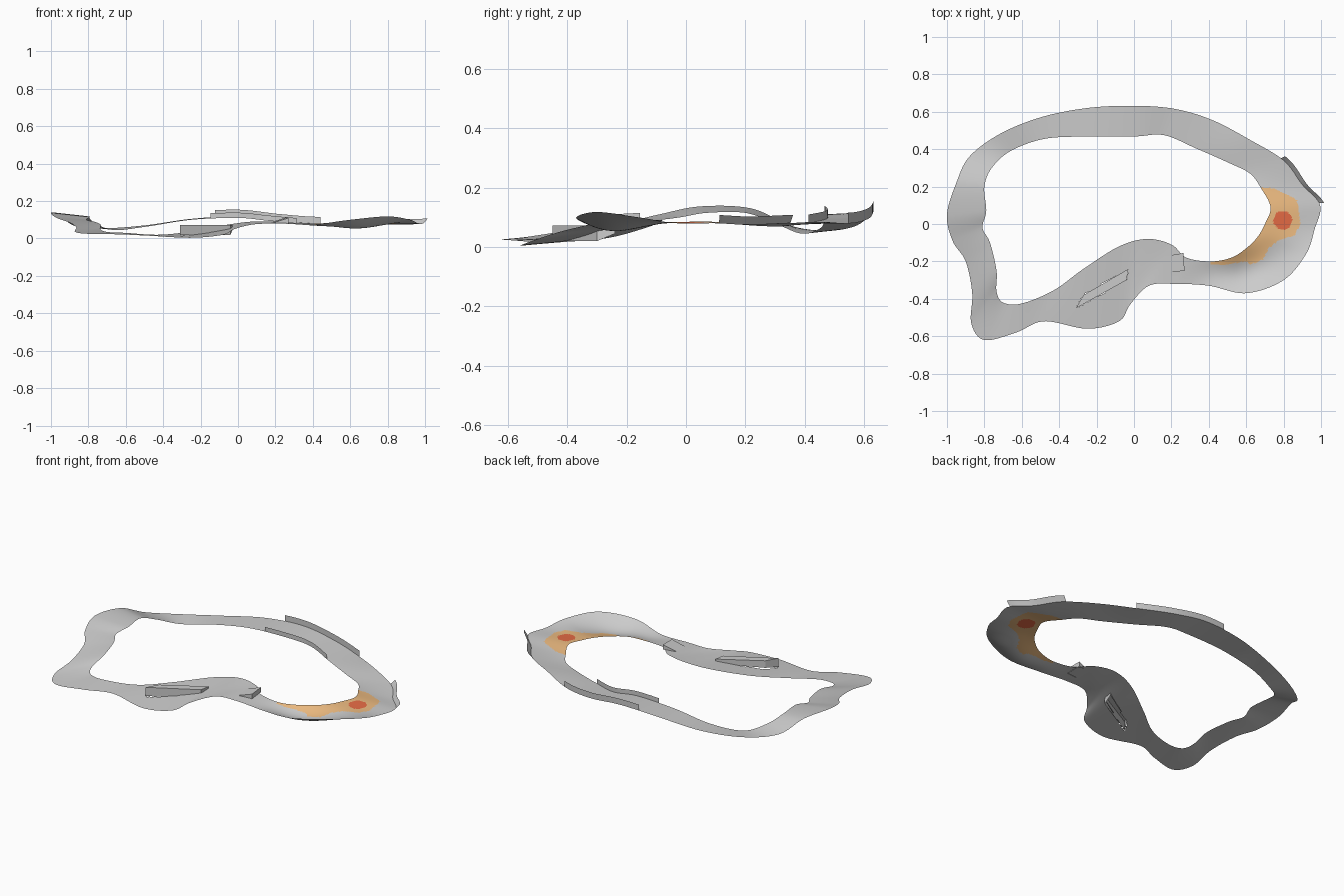
import bpy, math
from mathutils import Vector

if "Cube" in bpy.data.objects:
    bpy.data.objects.remove(bpy.data.objects["Cube"])

# Matching stations along the outer and inner rims (x, y, z)
OUTER = [(-1, .05, .137), (-.95, .22, .13), (-.88, .36, .07), (-.72, .48, .055), (-.5, .57, .07),
         (-.25, .62, .105), (0, .632, .118), (.22, .615, .095), (.42, .555, .08), (.62, .45, .085),
         (.8, .34, .08), (.9, .21, .075), (.995, .1, .08), (.965, -.03, .08), (.92, -.16, .1),
         (.8, -.3, .118), (.6, -.37, .1), (.4, -.33, .075), (.22, -.32, .08), (.08, -.33, .075),
         (-.02, -.43, .05), (-.08, -.52, .02), (-.25, -.56, .004), (-.48, -.52, .015), (-.63, -.58, .022),
         (-.8, -.62, .025), (-.87, -.53, .035), (-.865, -.37, .06), (-.9, -.2, .085), (-.97, -.09, .11)]
INNER = [(-.79, .07, .115), (-.8, .2, .115), (-.76, .3, .08), (-.66, .39, .045), (-.48, .455, .065),
         (-.25, .468, .1), (0, .468, .11), (.16, .475, .095), (.33, .405, .08), (.5, .33, .07),
         (.62, .27, .07), (.68, .19, .075), (.73, .09, .085), (.7, 0, .085), (.66, -.07, .085),
         (.6, -.13, .085), (.52, -.18, .085), (.41, -.2, .08), (.28, -.18, .085), (.2, -.11, .09),
         (.07, -.08, .09), (-.08, -.12, .07), (-.27, -.24, .035), (-.43, -.355, .02), (-.6, -.425, .03),
         (-.7, -.42, .035), (-.735, -.36, .05), (-.735, -.25, .075), (-.77, -.1, .09), (-.81, -.02, .1)]
N, STEPS, ACROSS = len(OUTER), 16, 32

# Painted patch and raised block footprints
PATCH = [(.6, .2), (.75, .19), (.87, .13), (.89, 0), (.86, -.06), (.77, -.09), (.72, -.13), (.69, -.19),
         (.62, -.22), (.6, -.2), (.48, -.22), (.41, -.215), (.4, -.1), (.6, 0)]
BLOCK = [(-.31, -.45), (-.04, -.3), (-.03, -.24), (-.27, -.38)]


def rim(points, t):
    """Closed Catmull-Rom curve through the stations."""
    i, f = int(math.floor(t)), t - math.floor(t)
    a, b, c, d = (Vector(points[(i + k) % N]) for k in (-1, 0, 1, 2))
    return .5 * (2 * b + (c - a) * f + (2 * a - 5 * b + 4 * c - d) * f ** 2
                 + (3 * b - a - 3 * c + d) * f ** 3)


def inside(p, poly):
    hit = False
    for (x1, y1), (x2, y2) in zip(poly, poly[1:] + poly[:1]):
        if (y1 > p.y) != (y2 > p.y) and p.x < (x2 - x1) * (p.y - y1) / (y2 - y1) + x1:
            hit = not hit
    return hit


def make(name, verts, faces):
    me = bpy.data.meshes.new(name)
    me.from_pydata(verts, [], faces)
    ob = bpy.data.objects.new(name, me)
    bpy.context.collection.objects.link(ob)
    return ob


def paint(name, rgb):
    m = bpy.data.materials.new(name)
    m.diffuse_color = (*rgb, 1)
    m.use_nodes = True
    m.node_tree.nodes["Principled BSDF"].inputs["Base Color"].default_value = m.diffuse_color
    return m


def track_point(t, s):
    p = rim(INNER, t).lerp(rim(OUTER, t), s)
    # Trough in the banked right-hand bend
    p.z -= .045 * math.sin(math.pi * s) * math.exp(-((t - 15.3) / 1.3) ** 2)
    return p


# Track ribbon, with an opening below the block
rows = N * STEPS
verts = [track_point(r / STEPS, c / ACROSS) for r in range(rows) for c in range(ACROSS + 1)]
faces, slots = [], []
W = ACROSS + 1
for r in range(rows):
    n = (r + 1) % rows
    for c in range(ACROSS):
        f = (r * W + c, r * W + c + 1, n * W + c + 1, n * W + c)
        mid = sum((verts[i] for i in f), Vector()) / 4
        if inside(mid, BLOCK):
            continue
        faces.append(f)
        if math.hypot(mid.x - .795, mid.y - .02) < .05:
            slots.append(2)
        else:
            slots.append(1 if inside(mid, PATCH) else 0)
track = make("track", verts, faces)
for m in (paint("grey", (.8, .8, .8)), paint("orange", (.85, .5, .22)), paint("red", (.8, .15, .06))):
    track.data.materials.append(m)
track.data.polygons.foreach_set("material_index", slots)
# Make the ribbon face upward
if sum(p.normal.z for p in track.data.polygons) < 0:
    track.data.flip_normals()
track.data.shade_smooth()


def barrier(name, points, t0, t1, height, lean=0, n=24):
    """Thin upright strip that follows a rim."""
    v = []
    for i in range(n + 1):
        t = t0 + (t1 - t0) * i / n
        p = rim(points, t)
        out = rim(OUTER, t) - rim(INNER, t)
        out.z = 0
        v += [p, p + out.normalized() * lean + Vector((0, 0, height))]
    return make(name, v, [(2 * i, 2 * i + 2, 2 * i + 3, 2 * i + 1) for i in range(n)])


# Rim barriers
barrier("back_outer_barrier", OUTER, 5.5, 8.1, .036)
barrier("back_inner_barrier", INNER, 5.4, 7.9, .028)
barrier("right_barrier", OUTER, 9.9, 11.9, .028, lean=.025)

# Raised block on the front section
base = [(.02, .02, .045, .03)[i] for i in range(4)]
make("raised_block",
     [(x, y, z) for (x, y), z in zip(BLOCK, base)] + [(x, y, .073) for x, y in BLOCK],
     [(4, 5, 6, 7)] + [(i, (i + 1) % 4, (i + 1) % 4 + 4, i + 4) for i in range(4)])

# Small jump ramp
make("jump_ramp",
     [(.18, -.26, .082), (.18, -.17, .088), (.27, -.25, .08), (.265, -.155, .085),
      (.27, -.25, .11), (.265, -.155, .115)],
     [(0, 4, 5, 1), (2, 3, 5, 4), (0, 2, 4), (1, 5, 3)])
